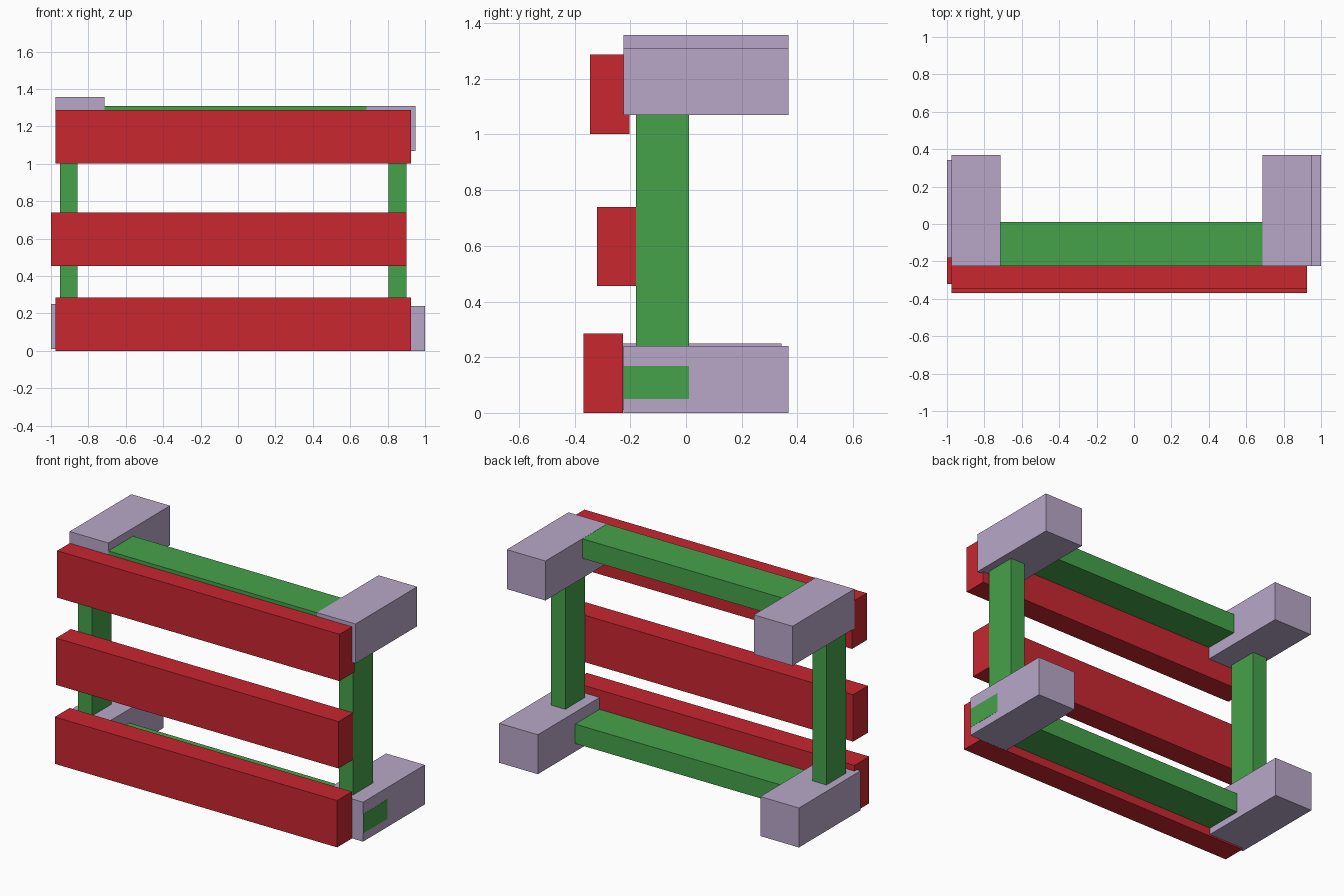
import bpy

if "Cube" in bpy.data.objects:
    bpy.data.objects.remove(bpy.data.objects["Cube"])


def material(name, rgb):
    m = bpy.data.materials.new(name)
    m.diffuse_color = (*rgb, 1.0)
    m.use_nodes = True
    m.node_tree.nodes["Principled BSDF"].inputs["Base Color"].default_value = m.diffuse_color
    return m


LILAC = material("lilac", (0.48, 0.39, 0.58))
GREEN = material("green", (0.06, 0.36, 0.07))
RED = material("red", (0.58, 0.02, 0.03))


def box(name, x, y, z, mat):
    """Box spanning the given (min, max) ranges."""
    spans = (x, y, z)
    bpy.ops.mesh.primitive_cube_add(size=1, location=[(a + b) / 2 for a, b in spans])
    ob = bpy.context.object
    ob.name = name
    ob.scale = [b - a for a, b in spans]
    bpy.ops.object.transform_apply(location=False, rotation=False, scale=True)
    ob.data.materials.append(mat)


# corner blocks: name, min x, min y, min z
for name, x, y, z in (
    ("lower_left_block", -1.0, -0.25, 0.01),
    ("lower_right_block", 0.739, -0.225, 0.0),
    ("upper_left_block", -0.975, -0.225, 1.118),
    ("upper_right_block", 0.688, -0.225, 1.07),
):
    box(name, (x, x + 0.26), (y, y + 0.593), (z, z + 0.24), LILAC)

# upright posts, ends set into the blocks
for name, x in (("left_post", -0.952), ("right_post", 0.805)):
    box(name, (x, x + 0.095), (-0.18, 0.01), (0.2, 1.16), GREEN)

# long rails, the lower one running through to the right block's end
box("lower_rail", (-0.87, 1.0), (-0.224, 0.01), (0.05, 0.168), GREEN)
box("upper_rail", (-0.92, 0.9), (-0.224, 0.012), (1.19, 1.309), GREEN)

# front planks: name, min x, min y, min z
for name, x, y, z in (
    ("lower_plank", -0.975, -0.368, 0.0),
    ("middle_plank", -1.0, -0.32, 0.455),
    ("upper_plank", -0.975, -0.345, 1.002),
):
    box(name, (x, x + 1.9), (y, y + 0.142), (z, z + 0.285), RED)
